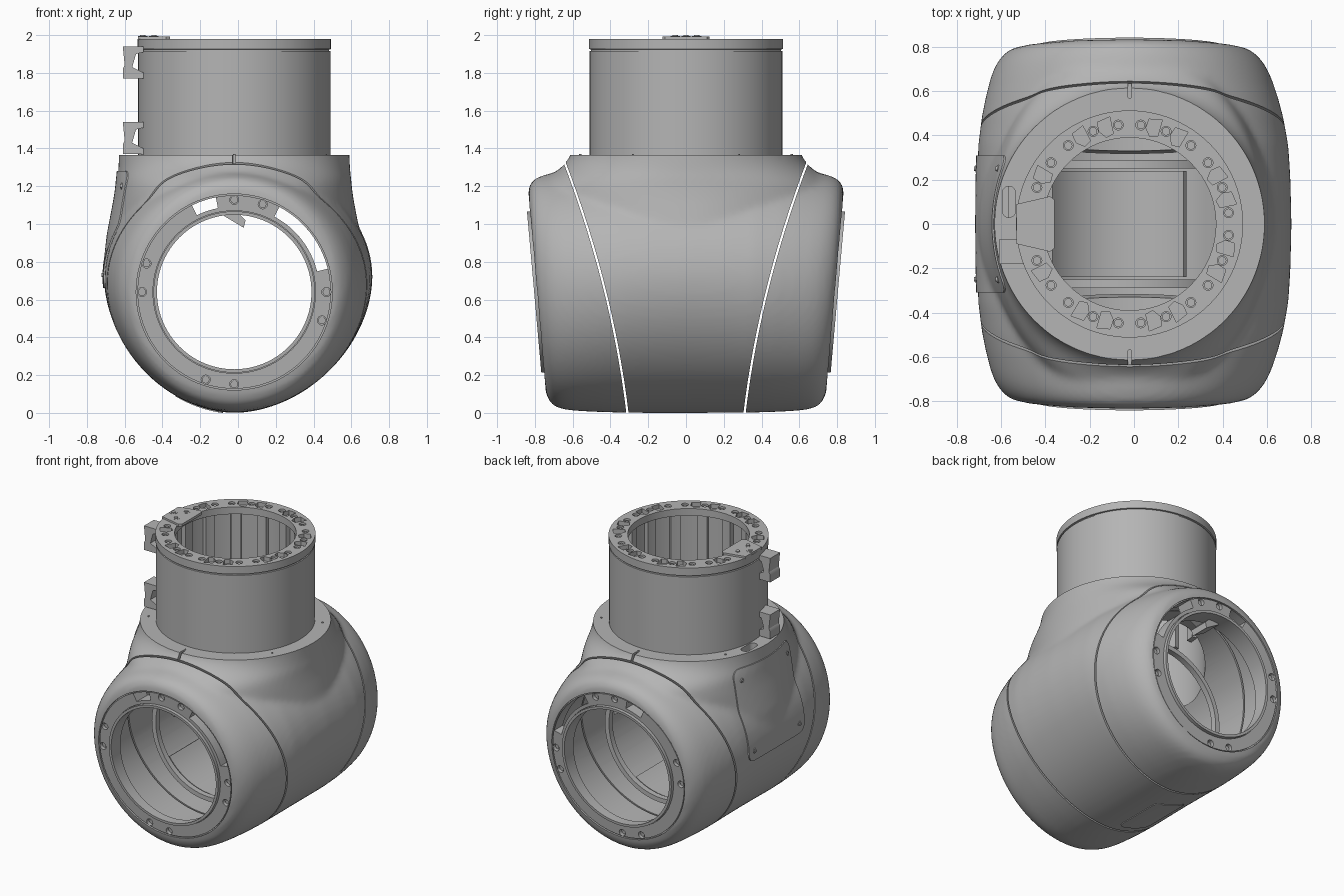
import bpy, bmesh
from math import sin, cos, pi, radians
from mathutils import Vector

cube = bpy.data.objects.get("Cube")
if cube:
    bpy.data.objects.remove(cube)

grey = bpy.data.materials.new("cast_grey")
grey.use_nodes = True
colour = (0.46, 0.46, 0.46, 1)
grey.diffuse_color = colour
grey.node_tree.nodes["Principled BSDF"].inputs["Base Color"].default_value = colour

CX, CZ = -0.02, 0.64            # axis of the bore (and of the neck in x)
NECK, BORE = (CX, 0), (CX, CZ)
TILT = 0.089                    # lean of the end faces


# ---------- helpers ----------
def place(axis, u, v, h):
    return Vector({'X': (h, u, v), 'Y': (u, h, v), 'Z': (u, v, h)}[axis])


def loft(name, rings, closed=False):
    """Skin a list of equal-length rings; cap the ends unless closed."""
    bm = bmesh.new()
    rows = [[bm.verts.new(p) for p in r] for r in rings]
    n = len(rows[0])
    pairs = list(zip(rows, rows[1:])) + ([(rows[-1], rows[0])] if closed else [])
    for a, b in pairs:
        for i in range(n):
            j = (i + 1) % n
            bm.faces.new((a[i], a[j], b[j], b[i]))
    if not closed:
        bm.faces.new(rows[0][::-1])
        bm.faces.new(rows[-1])
    bmesh.ops.recalc_face_normals(bm, faces=bm.faces)
    me = bpy.data.meshes.new(name)
    bm.to_mesh(me)
    bm.free()
    me.materials.append(grey)
    ob = bpy.data.objects.new(name, me)
    bpy.context.collection.objects.link(ob)
    return ob


def lathe(name, profile, axis, centre, seg=96, closed=False, warp=None):
    rings = [[place(axis, centre[0] + r * cos(2 * pi * k / seg),
                    centre[1] + r * sin(2 * pi * k / seg), h) for k in range(seg)]
             for r, h in profile]
    if warp:
        rings = [[warp(p) for p in ring] for ring in rings]
    return loft(name, rings, closed)


def prism(name, pts, axis, lo, hi):
    return loft(name, [[place(axis, u, v, h) for u, v in pts] for h in (lo, hi)])


def polar(centre, r, degrees):
    return centre[0] + r * cos(radians(degrees)), centre[1] + r * sin(radians(degrees))


def sector(r0, r1, a0, a1, centre, steps=12):
    arc = [a0 + (a1 - a0) * i / steps for i in range(steps + 1)]
    return [polar(centre, r0, a) for a in arc] + [polar(centre, r1, a) for a in reversed(arc)]


def roundrect(u0, u1, v0, v1, r, steps=5):
    pts = []
    corners = ((u1 - r, v1 - r), (u0 + r, v1 - r), (u0 + r, v0 + r), (u1 - r, v0 + r))
    for q, corner in enumerate(corners):
        pts += [polar(corner, r, 90 * (q + i / steps)) for i in range(steps + 1)]
    return pts


def activate(obs):
    bpy.ops.object.select_all(action='DESELECT')
    for ob in obs:
        ob.select_set(True)
    bpy.context.view_layer.objects.active = obs[0]


def modify(ob, kind, **settings):
    activate([ob])
    mod = ob.modifiers.new("step", kind)
    for key, value in settings.items():
        setattr(mod, key, value)
    bpy.ops.object.modifier_apply(modifier=mod.name)


def boolean(obs, tool, op='DIFFERENCE'):
    for ob in obs:
        modify(ob, 'BOOLEAN', operation=op, object=tool, solver='EXACT')
    bpy.data.objects.remove(tool)


def merge(name, obs):
    activate(obs)
    bpy.ops.object.join()
    obs[0].name = name
    return obs[0]


def bolt(axis, u, v, h, d=1, size=1.0, warp=None):
    shape = [(.025, -.02), (.025, .003), (.014, .003), (.014, .009)]
    return lathe("bolt", [(r * size, h + d * t) for r, t in shape], axis, (u, v), 12, warp=warp)


def end_warp(side):
    return lambda p: Vector((p.x, side * (p.y + TILT * (p.z - CZ)), p.z))


# ---------- body: lofted barrel blended into a flared skirt ----------
# half length, half width, top, bottom
stations = [(0, .69, 1.33, 0), (.2, .688, 1.328, 0), (.35, .684, 1.32, .001),
            (.48, .668, 1.305, .004), (.57, .65, 1.29, .008), (.65, .63, 1.272, .013),
            (.7, .612, 1.26, .02), (.735, .592, 1.248, .03), (.76, .572, 1.232, .046),
            (.777, .552, 1.21, .07), (.786, .535, 1.185, .1), (.79, .518, 1.16, .125)]


def section(y, width, top, bottom, seg=96):
    f = 1 - (y / .79) ** 2
    zc, power = .645 + .075 * f, 2 / (2 - .14 * f)
    pts = []
    for k in range(seg):
        c, s = cos(2 * pi * k / seg), sin(2 * pi * k / seg)
        w = width + (.042 * f if c > 0 else 0)
        e = 1 if s > 0 else power
        x = CX + w * abs(c) ** e * (1 if c > 0 else -1)
        z = zc + ((top - zc) * s if s > 0 else -(zc - bottom) * abs(s) ** e)
        pts.append(Vector((x, y * (1 + .11 * (z - CZ)), z)))
    return pts


half = [section(*st) for st in stations]
mirrored = [[Vector((p.x, -p.y, p.z)) for p in r] for r in half[:0:-1]]
body = loft("body_shell", mirrored + half)

flare = [(1.43, .61, .61), (1.365, .61, .61), (1.32, .612, .64), (1.295, .613, .665),
         (1.27, .615, .70), (1.235, .62, .75), (1.2, .622, .785), (1.13, .632, .81),
         (.94, .668, .78), (.73, .69, .72)]
skirt = loft("skirt", [[Vector((CX + rx * cos(2 * pi * k / 96), ry * sin(2 * pi * k / 96), z))
                        for k in range(96)] for z, rx, ry in flare])
boolean([body], skirt, 'UNION')
modify(body, 'REMESH', mode='VOXEL', voxel_size=.018)
modify(body, 'SMOOTH', factor=.5, iterations=10)
boolean([body], prism("top_trim", roundrect(-1, 1, -1, 1, .1), 'Z', 1.365, 1.6))


# ---------- hatches: slightly swollen slices of the body ----------
def hatch(name, axis, factor, pts, lo, hi):
    ob = body.copy()
    ob.data = body.data.copy()
    ob.name = name
    bpy.context.collection.objects.link(ob)
    i, mid = ('XYZ'.index(axis), CZ if axis == 'Z' else 0)
    for v in ob.data.vertices:
        v.co[i] = mid + (v.co[i] - mid) * factor
    boolean([ob], prism("slice", pts, axis, lo, hi), 'INTERSECT')
    return ob


side_hatch = hatch("side_hatch", 'X', 1.012, roundrect(-.31, .31, .66, 1.28, .06), -.9, -.565)
hatch("bottom_hatch", 'Z', 1.008, roundrect(-.33, -.08, -.25, .13, .04), -.1, .1)
bpy.context.view_layer.update()
screws = []
for y in (-.25, .25):
    for z in (.73, 1.2):
        hit, loc, _, _ = side_hatch.ray_cast(Vector((-2, y, z)), Vector((1, 0, 0)))
        if hit:
            screws.append(bolt('X', y, z, loc.x, -1, .7))
if screws:
    merge("hatch_screws", screws)

# ---------- hollow out the body ----------
bore = [(.41, -1), (.41, -.7), (.53, -.7), (.53, .7), (.41, .7), (.41, 1)]
boolean([body], lathe("bore", bore, 'Y', BORE))
boolean([body], lathe("neck_bore", [(.44, CZ), (.44, 1.5)], 'Z', NECK))
boolean([body], prism("cable_slot", roundrect(-.595, -.535, .03, .17, .029), 'Z', 1.25, 1.5))


def seam_y(z):
    return .31 + .12 * z + .0987 * z * z


heights = [-.1 + 1.44 * i / 16 for i in range(17)]
for side in (-1, 1):
    line = [(side * (seam_y(z) - .006), z) for z in heights]
    line += [(side * (seam_y(z) + .006), z) for z in reversed(heights)]
    boolean([body], prism("seam", line, 'X', -1, 1))
    notch = roundrect(CX - .008, CX + .008, side * .62 - .05, side * .62 + .05, .004)
    boolean([body], prism("notch", notch, 'Z', 1.32, 1.5))

# ---------- recessed end rings, lips and sunk bolts ----------
rings = []
spots = [polar(BORE, .488, 90 * q + a) for q in range(4) for a in (0, 72)]
for side, word in ((-1, "front"), (1, "back")):
    warp = end_warp(side)
    boolean([body], lathe("recess", [(.519, .775), (.519, .95)], 'Y', BORE, warp=warp))
    plate = [(.43, .765), (.512, .765), (.512, .784), (.43, .784)]
    ring = lathe(word + "_ring", plate, 'Y', BORE, closed=True, warp=warp)
    rings.append(ring)
    lip = [(.409, .75), (.427, .75), (.427, .804), (.409, .804)]
    lathe(word + "_lip", lip, 'Y', BORE, closed=True, warp=warp)
    holes = [lathe("hole", [(.024, .755), (.024, .95)], 'Y', s, 16, warp=warp) for s in spots]
    boolean([ring, body], merge("holes", holes))
    merge(word + "_bolts", [bolt('Y', *s, .76, size=.8, warp=warp) for s in spots])
    # bearing ring and bracket inside each end
    band = [(.42, .25), (.452, .25), (.452, .29), (.42, .29)]
    lathe(word + "_bearing", [(r, side * h) for r, h in band], 'Y', BORE, closed=True)
    hook = [(-.09, 1.13), (-.07, 1.04), (.03, .98), (.04, 1.02), (.0, 1.06), (.06, 1.09), (.05, 1.13)]
    prism(word + "_bracket", hook, 'Y', side * .62, side * .76)
for a0, a1 in ((14, 62), (101, 116)):
    boolean(rings + [body], prism("window", sector(.452, .51, a0, a1, BORE), 'Y', -1, 1))
prism("inner_sleeve", sector(.425, .45, 215, 305, BORE, 24), 'Y', -.24, .24)

# ---------- neck with pockets and sunk bolts in its top flange ----------
wall = [(.51, 1.35), (.51, 1.915), (.503, 1.917), (.503, 1.924), (.513, 1.926), (.513, 1.98),
        (.39, 1.98), (.39, 1.93), (.44, 1.92), (.44, 1.35)]
neck = lathe("neck", wall, 'Z', NECK, closed=True)
pocket = [(.492, -3.5), (.482, 3.5), (.44, 4.3), (.405, 1), (.415, -3.8)]
cuts, bolts = [], []
for q in range(0, 360, 90):
    for a in (14, 29, 61, 76):
        if abs(a + q - 180) > 15:
            pts = [polar(NECK, r, a + q + d) for r, d in pocket]
            cuts.append(prism("pocket", pts, 'Z', 1.95, 2.1))
    for a in (6.5, 21.5, 38, 52, 68.5, 83.5):
        if abs(a + q - 180) > 15:
            spot = polar(NECK, .45, a + q)
            cuts.append(lathe("hole", [(.0225, 1.96), (.0225, 2.1)], 'Z', spot, 16))
            bolts.append(bolt('Z', *spot, 1.964, size=.75))
boolean([neck], merge("flange_cuts", cuts))
merge("neck_bolts", bolts)
merge("neck_ribs", [prism("rib", sector(.405, .445, a, a + 9, NECK, 3), 'Z', 1.38, 1.928)
                    for a in range(0, 360, 24)])
merge("skirt_screws", [bolt('Z', *polar(NECK, .56, a), 1.362, size=.4) for a in range(30, 360, 60)])

# ---------- connector plate and side clips ----------
prism("connector_plate", [(-.53, -.09), (-.38, -.125), (-.36, -.11), (-.36, .11), (-.38, .125),
                          (-.53, .09)], 'Z', 1.975, 1.993)
merge("connector_bolts", [bolt('Z', u, v, 1.991) for u, v in ((-.445, -.057), (-.445, .057), (-.505, 0))])
clip = [(-.61, .17), (-.5, .17), (-.5, .14), (-.54, .13), (-.56, .06), (-.5, .03), (-.5, 0),
        (-.61, 0), (-.61, .05), (-.6, .07)]
for word, base in (("upper", 1.77), ("lower", 1.37)):
    prism(word + "_clip", [(u, v + base) for u, v in clip], 'Y', -.18, -.07)

# ---------- shading ----------
for ob in [o for o in bpy.context.scene.objects if o.type == 'MESH' and grey.name in o.data.materials]:
    activate([ob])
    bpy.ops.object.shade_smooth_by_angle(angle=radians(32))
    mod = ob.modifiers.new("even_normals", 'WEIGHTED_NORMAL')
    mod.keep_sharp = True
